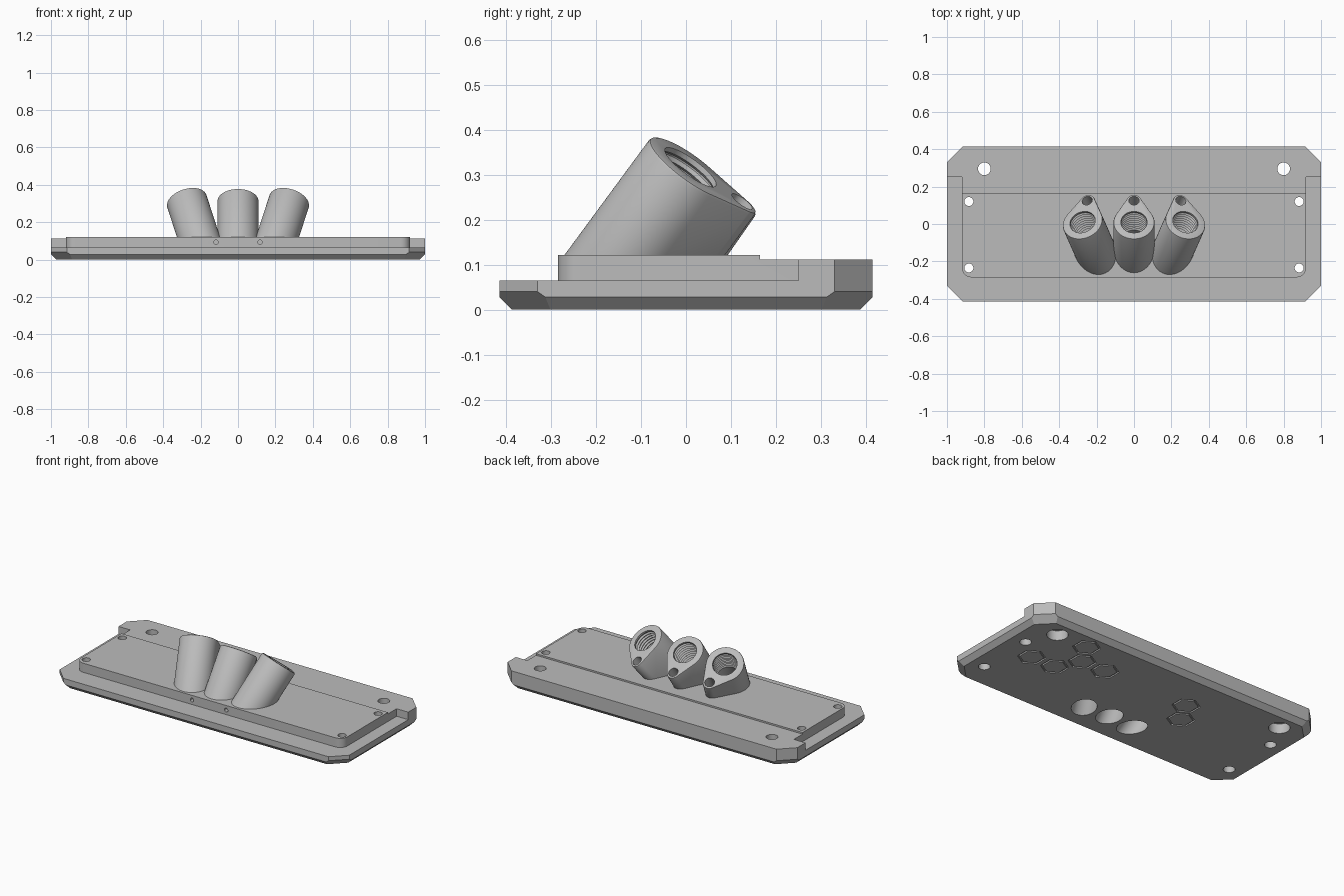
import bpy, bmesh, math
from mathutils import Matrix, Vector

cube = bpy.data.objects.get("Cube")
if cube:
    bpy.data.objects.remove(cube)

grey = bpy.data.materials.new("plain grey")
grey.use_nodes = True
COLOUR = (0.5, 0.5, 0.5, 1)
grey.diffuse_color = COLOUR
grey.node_tree.nodes["Principled BSDF"].inputs["Base Color"].default_value = COLOUR


def add_object(name, bm, matrix=Matrix()):
    bmesh.ops.transform(bm, matrix=matrix, verts=bm.verts)
    bmesh.ops.recalc_face_normals(bm, faces=bm.faces)
    mesh = bpy.data.meshes.new(name)
    bm.to_mesh(mesh)
    bm.free()
    mesh.materials.append(grey)
    obj = bpy.data.objects.new(name, mesh)
    bpy.context.collection.objects.link(obj)
    return obj


def prism(outline, z0, z1):
    bm = bmesh.new()
    face = bm.faces.new([bm.verts.new((x, y, z0)) for x, y in outline])
    top = bmesh.ops.extrude_face_region(bm, geom=[face])["geom"]
    verts = [v for v in top if isinstance(v, bmesh.types.BMVert)]
    bmesh.ops.translate(bm, vec=(0, 0, z1 - z0), verts=verts)
    return bm


def arc(cx, cy, r, start, end, n):
    angles = [math.radians(start + (end - start) * i / n) for i in range(n + 1)]
    return [(cx + r * math.cos(a), cy + r * math.sin(a)) for a in angles]


def lathe(profile, sides=40):
    """Closed solid turned round z from (radius, height) points."""
    bm = bmesh.new()
    rings = [[bm.verts.new((x, y, z)) for x, y in arc(0, 0, r, 0, 360, sides)[:-1]]
             for r, z in profile]
    for a, b in zip(rings, rings[1:]):
        for i in range(sides):
            j = (i + 1) % sides
            bm.faces.new((a[i], a[j], b[j], b[i]))
    bm.faces.new(rings[0])
    bm.faces.new(rings[-1])
    return bm


def slice_off(bm, point, normal):
    geom = bm.verts[:] + bm.edges[:] + bm.faces[:]
    cut = bmesh.ops.bisect_plane(bm, geom=geom, plane_co=point, plane_no=normal,
                                 clear_outer=True)["geom_cut"]
    edges = [e for e in cut if isinstance(e, bmesh.types.BMEdge)]
    bmesh.ops.contextual_create(bm, geom=edges)


def carve(obj, cutters):
    for cutter in cutters:
        mod = obj.modifiers.new("cut", 'BOOLEAN')
        mod.operation, mod.solver, mod.object = 'DIFFERENCE', 'EXACT', cutter
    evaluated = obj.evaluated_get(bpy.context.evaluated_depsgraph_get())
    mesh = bpy.data.meshes.new_from_object(evaluated)
    obj.modifiers.clear()
    obj.data = mesh


# Base block: rectangle with clipped corners and a chamfered underside
HX, HY, CLIP = 1.0, 0.415, 0.085
DECK_X, DECK_Y, LEDGE_Z, RAIL_Z, DECK_Z = 0.92, 0.285, 0.065, 0.112, 0.122
bm = prism([(-HX, -HY), (HX, -HY), (HX, HY), (-HX, HY)], 0, DECK_Z)
corner = HX + HY - CLIP
for sx in (-1, 1):
    for sy in (-1, 1):
        slice_off(bm, (sx * corner, 0, 0), (sx, sy, 0))
for s in (-1, 1):
    slice_off(bm, (s * HX, 0, 0.028), (s, 0, -1))
    slice_off(bm, (0, s * HY, 0.028), (0, s, -1))
    for t in (-1, 1):
        slice_off(bm, (s * corner, 0, 0.04), (s, t, -math.sqrt(2)))
base = add_object("base_plate", bm)

# Ledge round the front and sides, and the slightly lower back rail
r = 0.05
ledge = [(-DECK_X, 0.25), (-1.2, 0.25), (-1.2, -0.6), (1.2, -0.6), (1.2, 0.25), (DECK_X, 0.25)]
ledge += arc(DECK_X - r, -DECK_Y + r, r, 0, -90, 8)
ledge += arc(-DECK_X + r, -DECK_Y + r, r, -90, -180, 8)
cutters = [add_object("ledge_cutter", prism(ledge, LEDGE_Z, 0.3)),
           add_object("rail_cutter", prism([(-1.2, 0.165), (1.2, 0.165), (1.2, 0.6), (-1.2, 0.6)],
                                           RAIL_Z, 0.3))]


# Stepped screw holes, wider underneath
def screw_hole(x, y, wide, narrow, depth):
    profile = [(wide, -0.1), (wide, depth), (narrow, depth), (narrow, 0.3)]
    cutters.append(add_object("hole_cutter", lathe(profile, 32), Matrix.Translation((x, y, 0))))


for s in (-1, 1):
    screw_hole(s * 0.8, 0.295, 0.06, 0.034, 0.06)
    for y in (0.12, -0.235):
        screw_hole(s * 0.883, y, 0.033, 0.024, 0.05)
    # Small wire holes in the front step
    aim = Matrix.Translation((s * 0.118, -DECK_Y, 0.093)) @ Matrix.Rotation(math.pi / 2, 4, 'X')
    cutters.append(add_object("wire_cutter", lathe([(0.012, -0.03), (0.012, 0.03)], 12), aim))

# Hexagonal grooves on the underside
for x, y in [(0.75, 0.015), (0.585, 0.015), (0.503, 0.155), (0.34, 0.155),
             (0.585, 0.29), (-0.25, 0.15), (-0.325, 0.015)]:
    bm = prism(arc(x, y, 0.08, 30, 390, 6)[:-1], -0.02, 0.008)
    groove = add_object("groove_cutter", bm)
    core = add_object("groove_core", prism(arc(x, y, 0.068, 30, 390, 6)[:-1], -0.05, 0.05))
    carve(groove, [core])
    cutters += [groove, core]
grooves_and_holes = [c for c in cutters if not c.name.startswith("groove_core")]

# Three leaning teardrop tubes with threaded bores
BORE, PITCH = 0.07, 0.018
thread = [(BORE, 0.05), (BORE, -0.012)]
for i in range(9):
    z = -0.012 - i * PITCH
    thread += [(BORE + 0.008, z - PITCH * 0.35), (BORE + 0.008, z - PITCH * 0.55), (BORE, z - PITCH)]
thread.append((BORE, -0.65))
teardrop = arc(0, 0, 0.11, 150, 390, 36) 
teardrop += arc(0, 0.14, 0.04, 30, 150, 14)
bores, tubes = [], []
for name, s in (("right_tube", -1), ("centre_tube", 0), ("left_tube", 1)):
    place = (Matrix.Translation((s * 0.275, 0.01, 0.317))
             @ Matrix.Rotation(math.radians(18 * s), 4, 'Y')
             @ Matrix.Rotation(math.radians(-35), 4, 'X'))
    bm = prism(teardrop, -0.6, 0)
    rim = [e for e in bm.edges if all(abs(v.co.z) < 1e-5 for v in e.verts)]
    bmesh.ops.bevel(bm, geom=rim, offset=0.007, segments=2, affect='EDGES', profile=0.5)
    bmesh.ops.transform(bm, matrix=place, verts=bm.verts)
    slice_off(bm, (0, 0, DECK_Z - 0.01), (0, 0, -1))
    tube = add_object(name, bm)
    bore = add_object("bore_cutter", lathe(thread), place)
    lamp = add_object("lamp_cutter", lathe([(0.028, 0.05), (0.028, -0.13)], 28),
                      place @ Matrix.Translation((0, 0.14, 0)))
    carve(tube, [bore, lamp])
    bores.append(bore)
    cutters += [bore, lamp]
    tubes.append(tube)

carve(base, grooves_and_holes + bores)
for cutter in cutters:
    bpy.data.objects.remove(cutter)

# Smooth round walls, keep crisp edges
for obj in [base] + tubes:
    bpy.ops.object.select_all(action='DESELECT')
    obj.select_set(True)
    bpy.context.view_layer.objects.active = obj
    bpy.ops.object.shade_smooth_by_angle(angle=math.radians(30))
